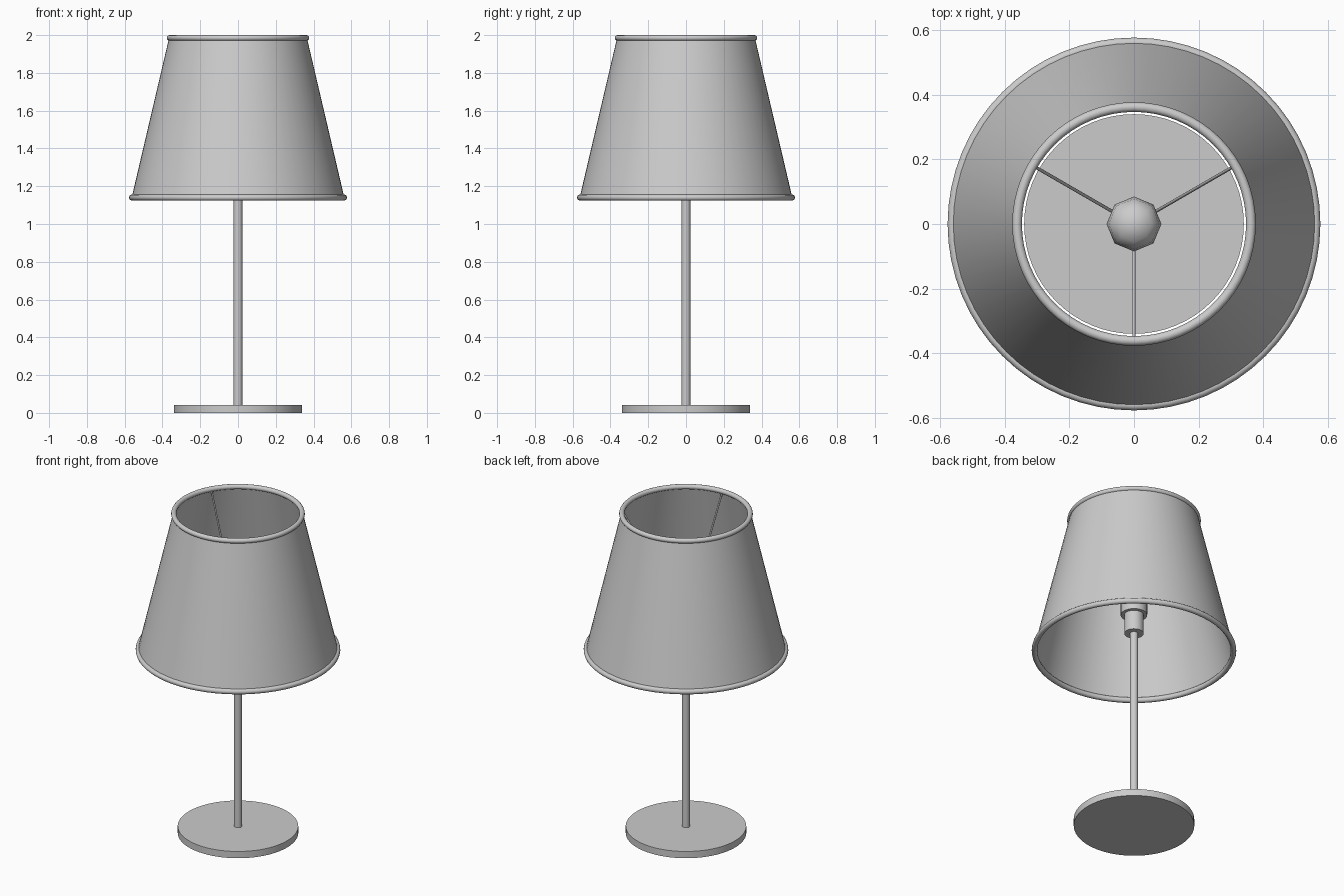
import bpy, math
from mathutils import Vector

if "Cube" in bpy.data.objects:
    bpy.data.objects.remove(bpy.data.objects["Cube"])


def lathe(name, profile, segments=64, closed=False):
    """Spin (radius, z) points around the z axis; r = 0 points become poles."""
    verts, rings = [], []
    for r, z in profile:
        if r == 0:
            rings.append([len(verts)] * segments)
            verts.append((0, 0, z))
        else:
            rings.append(list(range(len(verts), len(verts) + segments)))
            verts += [(r * math.cos(2 * math.pi * i / segments),
                       r * math.sin(2 * math.pi * i / segments), z)
                      for i in range(segments)]
    pairs = list(zip(rings, rings[1:]))
    if closed:
        pairs.append((rings[-1], rings[0]))
    faces = []
    for a, b in pairs:
        for i in range(segments):
            j = (i + 1) % segments
            faces.append(tuple(dict.fromkeys((a[i], a[j], b[j], b[i]))))
    mesh = bpy.data.meshes.new(name)
    mesh.from_pydata(verts, [], faces)
    mesh.update()
    obj = bpy.data.objects.new(name, mesh)
    bpy.context.collection.objects.link(obj)
    smooth(obj, 50)
    return obj


def smooth(obj, angle=40):
    bpy.ops.object.select_all(action='DESELECT')
    obj.select_set(True)
    bpy.context.view_layer.objects.active = obj
    bpy.ops.object.shade_smooth_by_angle(angle=math.radians(angle))


def ring(name, radius, tube, z):
    bpy.ops.mesh.primitive_torus_add(major_segments=64, minor_segments=12,
                                     major_radius=radius, minor_radius=tube,
                                     location=(0, 0, z))
    bpy.context.object.name = name
    smooth(bpy.context.object, 60)


def rod(name, start, end, radius):
    start, end = Vector(start), Vector(end)
    d = end - start
    bpy.ops.mesh.primitive_cylinder_add(vertices=12, radius=radius, depth=d.length,
                                        location=(start + end) / 2)
    obj = bpy.context.object
    obj.name = name
    obj.rotation_euler = d.to_track_quat('Z', 'Y').to_euler()
    smooth(obj)


# Foot disc and pole
lathe("base", [(0, 0), (0.34, 0), (0.34, 0.042), (0, 0.042)])
lathe("pole", [(0, 0.04), (0.023, 0.04), (0.023, 1.27), (0, 1.27)], 24)

# Bulb holder with wider collar
lathe("socket", [(0, 1.25), (0.055, 1.25), (0.055, 1.37), (0.075, 1.37),
                 (0.075, 1.45), (0, 1.45)], 32)

# Eight-sided bulb
lathe("bulb", [(0, 1.44), (0.045, 1.44), (0.05, 1.48), (0.076, 1.53), (0.085, 1.57),
               (0.078, 1.61), (0.055, 1.64), (0, 1.66)], 8)

# Thin conical shade with rolled rims
lathe("shade", [(0.563, 1.14), (0.365, 1.985), (0.359, 1.985), (0.557, 1.14)], closed=True)
ring("shade_top_rim", 0.362, 0.015, 1.985)
ring("shade_bottom_rim", 0.561, 0.016, 1.14)

# Three sloping spokes holding the shade from its top rim
for n, deg in enumerate((30, 150, 270)):
    c, s = math.cos(math.radians(deg)), math.sin(math.radians(deg))
    rod(f"spoke_{n + 1}", (0.06 * c, 0.06 * s, 1.44), (0.355 * c, 0.355 * s, 1.98), 0.005)
